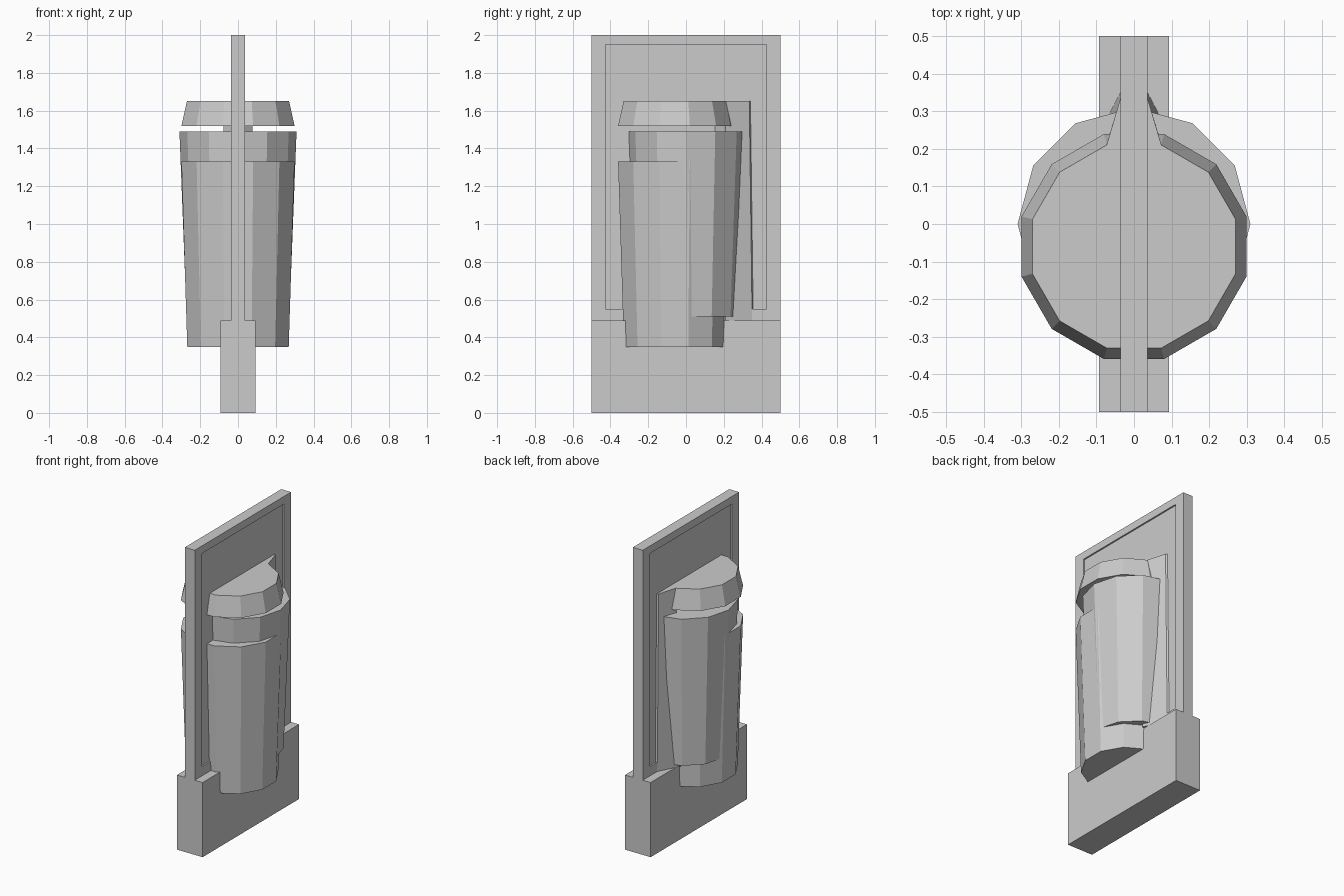
import bpy, bmesh, math

if "Cube" in bpy.data.objects:
    bpy.data.objects.remove(bpy.data.objects["Cube"])


def finish(name, bm):
    bmesh.ops.recalc_face_normals(bm, faces=bm.faces[:])
    mesh = bpy.data.meshes.new(name)
    bm.to_mesh(mesh)
    bm.free()
    ob = bpy.data.objects.new(name, mesh)
    bpy.context.collection.objects.link(ob)
    return ob


def box(bm, hx, hy, z0, z1):
    bmesh.ops.create_cube(bm, size=1)
    for v in bm.verts:
        v.co = (2 * hx * v.co.x, 2 * hy * v.co.y, z0 + (v.co.z + 0.5) * (z1 - z0))


def loft(name, rings):
    """Closed solid through rings with equal point counts."""
    bm = bmesh.new()
    loops = [[bm.verts.new(p) for p in r] for r in rings]
    n = len(loops[0])
    for a, b in zip(loops, loops[1:]):
        for i in range(n):
            j = (i + 1) % n
            bm.faces.new((a[i], a[j], b[j], b[i]))
    bm.faces.new(loops[0][::-1])
    bm.faces.new(loops[-1])
    return finish(name, bm)


def ring(r, z, y=0.0, turn=0.0, n=12):
    return [(r * math.cos(math.tau * i / n + turn),
             y + r * math.sin(math.tau * i / n + turn), z) for i in range(n)]


# Thick base
bm = bmesh.new()
box(bm, 0.093, 0.5, 0, 0.49)
finish("base", bm)

# Thin upright panel with a shallow recess on both broad sides
bm = bmesh.new()
box(bm, 0.036, 0.5, 0.49, 2.0)
bm.normal_update()
for face in [f for f in bm.faces if abs(f.normal.x) > 0.9]:
    bmesh.ops.inset_region(bm, faces=[face], thickness=0.05)
    for v in face.verts:
        v.co.y = math.copysign(0.425, v.co.y)
        v.co.z = 0.55 if v.co.z < 1 else 1.95
    inner = bmesh.ops.extrude_discrete_faces(bm, faces=[face])["faces"][0]
    for v in inner.verts:
        v.co.x -= math.copysign(0.01, v.co.x)
finish("panel", bm)

# Cup body, sleeve and lid (sleeve and lid sit forward of the body)
half = math.pi / 12
loft("cup_body", [ring(0.272, 0.51), ring(0.31, 1.49)])
loft("cup_sleeve", [ring(0.278, 0.35, -0.06, half), ring(0.31, 1.33, -0.06, half)])
loft("cup_lid", [ring(0.31, 1.52, -0.06, half), ring(0.28, 1.65, -0.06, half)])

# Tapered web joining the cup to the panel, mirrored to both sides
web = loft("cup_web", [
    [(0.02, 0.36, 0.49), (0.036, 0.35, 0.49), (0.11, 0.21, 0.49), (0.02, 0.15, 0.49)],
    [(0.02, 0.345, 1.65), (0.036, 0.335, 1.65), (0.073, 0.21, 1.65), (0.02, 0.15, 1.65)],
])
web.modifiers.new("mirror", "MIRROR").use_axis[0] = True
